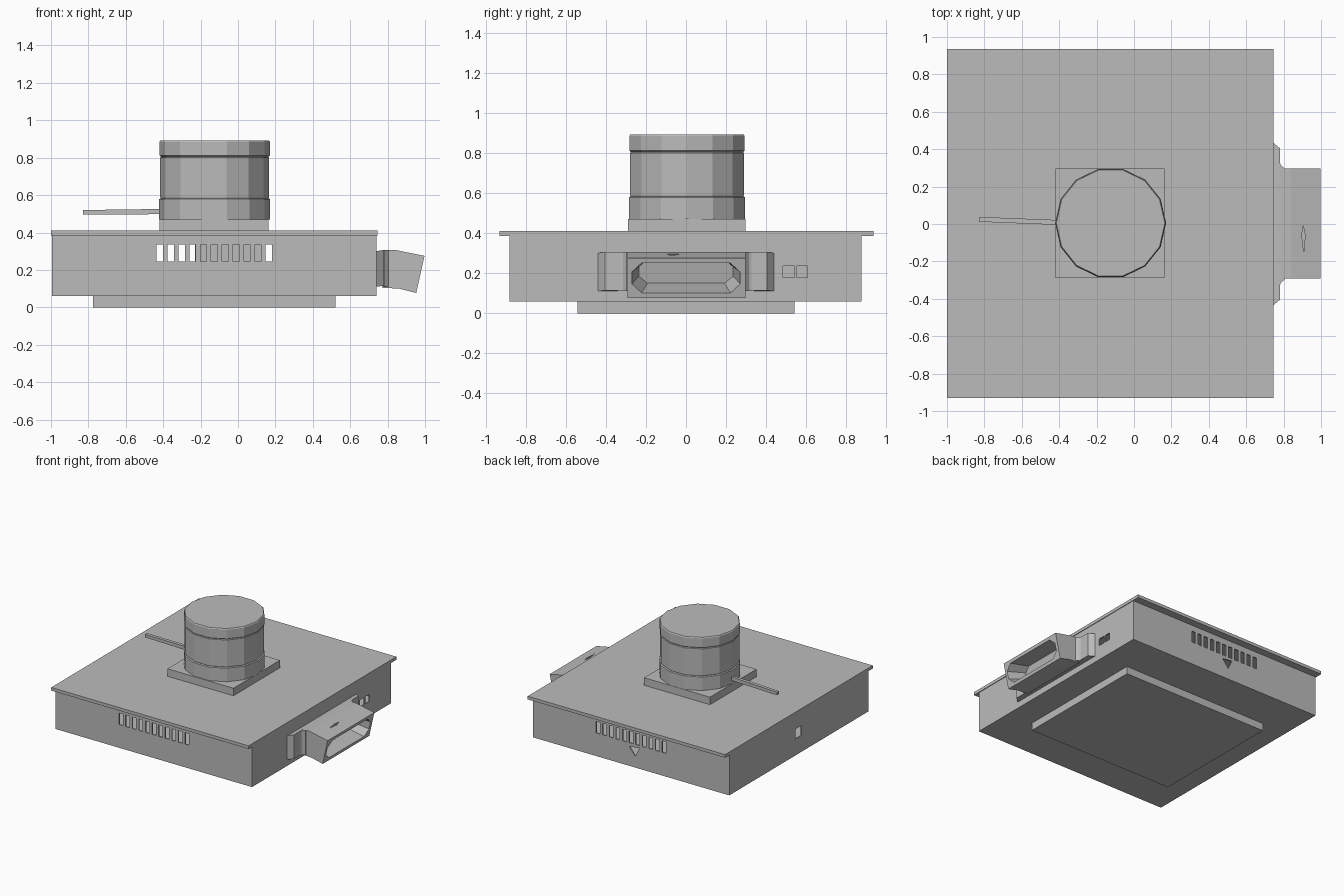
import bpy, bmesh, math
from mathutils import Matrix, Vector

if "Cube" in bpy.data.objects:
    bpy.data.objects.remove(bpy.data.objects["Cube"], do_unlink=True)

grey = bpy.data.materials.new("plain_grey")
grey.use_nodes = True
colour = (0.5, 0.5, 0.5, 1)
grey.diffuse_color = colour
grey.node_tree.nodes["Principled BSDF"].inputs["Base Color"].default_value = colour


def make(name, bm):
    bmesh.ops.recalc_face_normals(bm, faces=bm.faces)
    mesh = bpy.data.meshes.new(name)
    bm.to_mesh(mesh)
    bm.free()
    mesh.materials.append(grey)
    ob = bpy.data.objects.new(name, mesh)
    bpy.context.collection.objects.link(ob)
    return ob


def boxes(name, *ranges):
    """One object of boxes, each given as its low and high corner."""
    bm = bmesh.new()
    for lo, hi in ranges:
        lo, hi = Vector(lo), Vector(hi)
        bmesh.ops.create_cube(bm, size=1, matrix=Matrix.Translation((lo + hi) / 2)
                              @ Matrix.Diagonal((*(hi - lo), 1)))
    return make(name, bm)


def loft(name, rings):
    """Join equal-sized rings of points into a capped solid."""
    bm = bmesh.new()
    loops = [[bm.verts.new(p) for p in ring] for ring in rings]
    for a, b in zip(loops, loops[1:]):
        for i in range(len(a)):
            j = (i + 1) % len(a)
            bm.faces.new((a[i], a[j], b[j], b[i]))
    bm.faces.new(loops[0])
    bm.faces.new(loops[-1])
    return make(name, bm)


def cut(ob, cutter):
    mod = ob.modifiers.new("cut", "BOOLEAN")
    mod.operation, mod.solver, mod.object = "DIFFERENCE", "EXACT", cutter
    bpy.context.view_layer.update()
    graph = bpy.context.evaluated_depsgraph_get()
    mesh = bpy.data.meshes.new_from_object(ob.evaluated_get(graph))
    ob.modifiers.clear()
    ob.data = mesh
    bpy.data.objects.remove(cutter, do_unlink=True)


# Hollow housing with vent slots through front and back
housing = boxes("housing", ((-0.995, -0.88, 0.06), (0.74, 0.875, 0.387)))
cut(housing, boxes("cavity", ((-0.985, -0.87, 0.07), (0.73, 0.865, 0.5))))
slots = []
for i in range(11):
    x = -0.418 + i * 0.0583
    slots.append(((x - 0.017, -1, 0.245), (x + 0.017, 1, 0.337)))
cut(housing, boxes("slots", *slots))

# Side ports and small notch in the back wall
cut(housing, boxes("ports", ((0.7, 0.485, 0.178), (0.8, 0.54, 0.235)),
                   ((0.7, 0.55, 0.178), (0.8, 0.605, 0.235)),
                   ((-1.1, -0.04, 0.19), (-0.9, 0.04, 0.27))))
notch = [(-0.11, 0.215), (-0.2, 0.225), (-0.165, 0.15)]
cut(housing, loft("notch", [[(x, y, z) for x, z in notch] for y in (0.8, 0.95)]))

# Plates and inner chamber
boxes("lid", ((-1, -0.93, 0.385), (0.745, 0.935, 0.41)))
boxes("base_plate", ((-0.775, -0.54, 0), (0.52, 0.54, 0.06)))
boxes("collar_plate", ((-0.42, -0.29, 0.41), (0.163, 0.297, 0.47)))
boxes("inner_chamber", ((-0.23, -0.3, 0.071), (0.14, 0.3, 0.384)))


# Duct in three bands with thin grooves between them
def circle(radius, z, sides=14):
    return [(-0.125 + radius * math.cos(2 * math.pi * i / sides),
             0.005 + radius * math.sin(2 * math.pi * i / sides), z) for i in range(sides)]


duct = loft("duct", [circle(r, z) for r, z in (
    (0.297, 0.47), (0.297, 0.578), (0.289, 0.583), (0.291, 0.59),
    (0.291, 0.8), (0.287, 0.805), (0.295, 0.812), (0.295, 0.885), (0.29, 0.892))])

# Damper lever, thin and slightly skewed
loft("damper_lever", [[(x, y + a, z + b) for a, b in
                       ((-w, -h), (w, -h), (w, h), (-w, h))]
                      for x, y, z, w, h in ((-0.83, 0.025, 0.508, 0.013, 0.012),
                                            (-0.40, 0.008, 0.512, 0.013, 0.014))])

# Handle mount with chamfered ends
loft("handle_mount", [[(0.738, y * 0.44, z) for y, z in ((-1, 0.11), (1, 0.11), (1, 0.3), (-1, 0.3))],
                      [(0.78, y * 0.405, z) for y, z in ((-1, 0.115), (1, 0.115), (1, 0.307), (-1, 0.307))]])
for side, name in ((-1, "right_fillet"), (1, "left_fillet")):
    arc = [(0.775, 0.34), (0.785, 0.315), (0.805, 0.297), (0.805, 0.28), (0.775, 0.28)]
    loft(name, [[(x, side * y, z) for x, y in arc] for z in (0.112, 0.307)])

# Tilted grip with an octagonal tapered pocket
profile = [(0.77, 0.105), (0.86, 0.1), (0.953, 0.077), (0.997, 0.275), (0.84, 0.307), (0.77, 0.307)]
grip = loft("grip", [[(x, y, z) for x, z in profile] for y in (-0.292, 0.297)])
octagon = [(-1, -0.4), (-0.82, -1), (0.82, -1), (1, -0.4), (1, 0.4), (0.82, 1), (-0.82, 1), (-1, 0.4)]


def pocket_ring(depth, half_width, half_height):
    centre = Vector((0.975, 0.0, 0.176)) - depth * Vector((0.976, 0, -0.217))
    up = Vector((0.217, 0, 0.976))
    return [centre + Vector((0, a * half_width, 0)) + b * half_height * up for a, b in octagon]


cut(grip, loft("pocket", [pocket_ring(-0.02, 0.275, 0.078), pocket_ring(0.15, 0.235, 0.06)]))
slit = [(0.905, -0.01), (0.915, -0.06), (0.908, -0.15), (0.897, -0.06)]
cut(grip, loft("slit", [[(x, y, z) for x, y in slit] for z in (0.281, 0.33)]))
